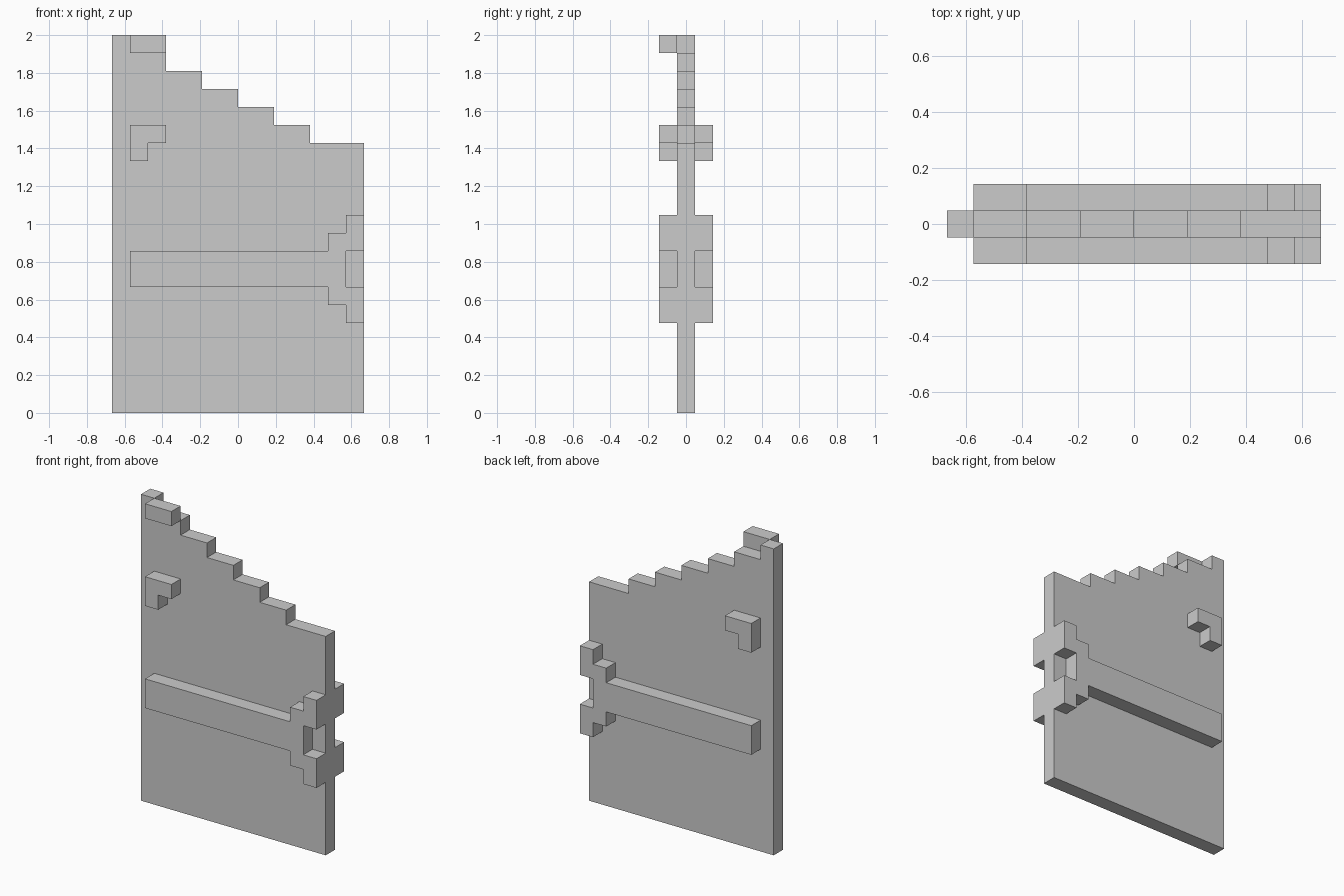
import bpy, bmesh
from mathutils import Vector

if "Cube" in bpy.data.objects:
    bpy.data.objects.remove(bpy.data.objects["Cube"])

U = 2 / 21  # one block of the grid


def slab(name, profile, y0, y1):
    """Extrude an (x, z) profile given in blocks from y0 to y1."""
    bm = bmesh.new()
    face = bm.faces.new([bm.verts.new(((x - 7) * U, y0 * U, z * U)) for x, z in profile])
    ext = bmesh.ops.extrude_face_region(bm, geom=[face])
    verts = [g for g in ext["geom"] if isinstance(g, bmesh.types.BMVert)]
    bmesh.ops.translate(bm, verts=verts, vec=Vector((0, (y1 - y0) * U, 0)))
    bmesh.ops.recalc_face_normals(bm, faces=bm.faces)
    mesh = bpy.data.meshes.new(name)
    bm.to_mesh(mesh)
    bm.free()
    obj = bpy.data.objects.new(name, mesh)
    bpy.context.collection.objects.link(obj)
    return obj


# Main panel with a stepped top edge
steps = [(0, 1, 21), (1, 3, 20), (3, 5, 19), (5, 7, 18), (7, 9, 17), (9, 11, 16), (11, 14, 15)]
outline = [(0, 0)]
for x0, x1, z in steps:
    outline += [(x0, z), (x1, z)]
outline.append((14, 0))
slab("door_panel", outline, -0.5, 0.5)

# Raised band that flares into a fork around the edge notch
half = [(1, 9), (12, 9), (12, 10), (13, 10), (13, 11), (14, 11), (14, 9), (13, 9)]
band = half + [(x, 16 - z) for x, z in reversed(half)]

# L-shaped bracket near the upper hinge side
bracket = [(1, 14), (2, 14), (2, 15), (3, 15), (3, 16), (1, 16)]

# Band and bracket appear on both faces
for side, y0, y1 in (("front", -1.5, -0.5), ("back", 0.5, 1.5)):
    slab(side + "_band", band, y0, y1)
    slab(side + "_bracket", bracket, y0, y1)

# Top block, on the front only
slab("top_block", [(1, 20), (3, 20), (3, 21), (1, 21)], -1.5, -0.5)
